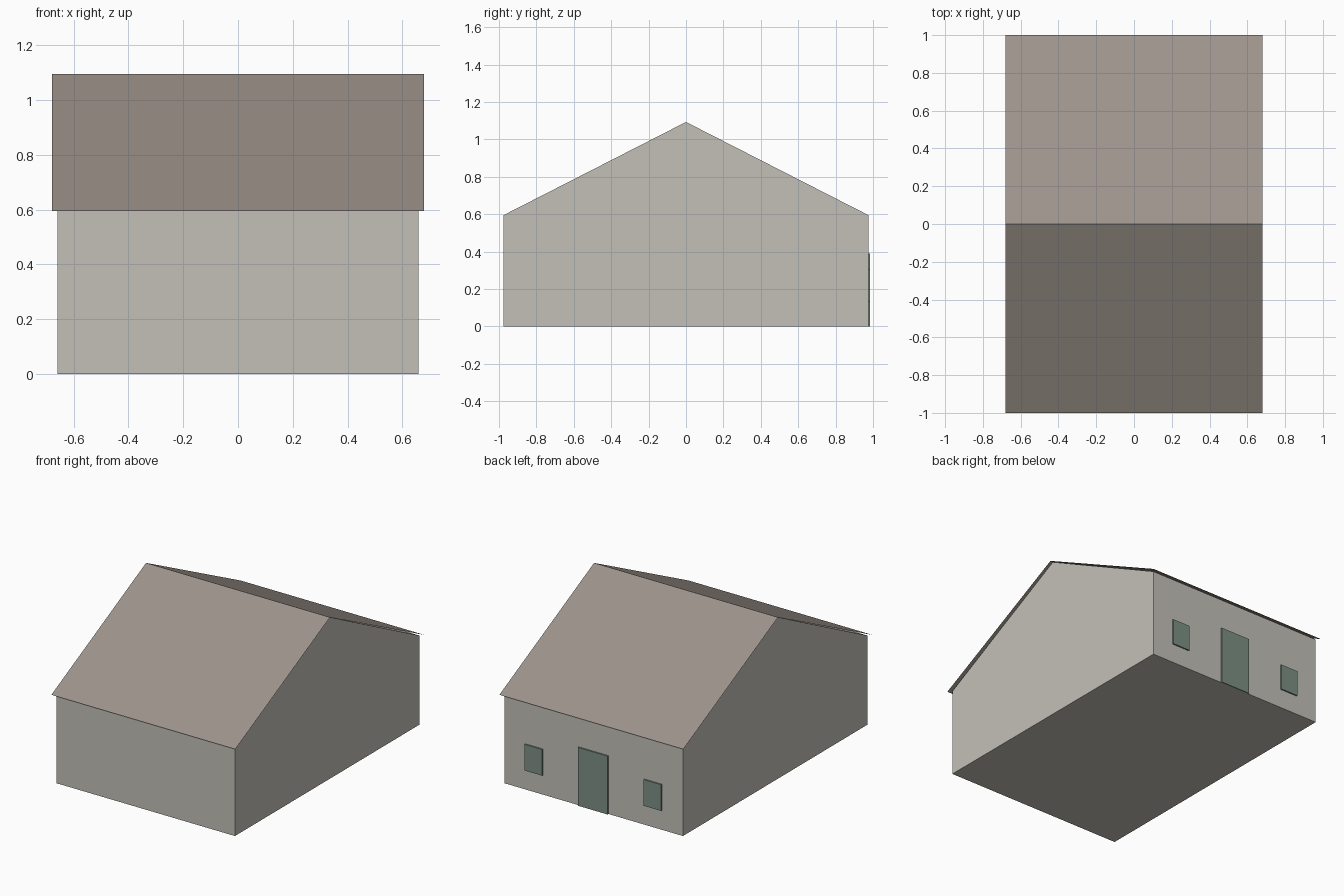
import bpy
import bmesh

cube = bpy.data.objects.get("Cube")
if cube:
    bpy.data.objects.remove(cube, do_unlink=True)

HALF_X, HALF_Y = 0.66, 0.975      # wall footprint
EAVE, RIDGE = 0.595, 1.095        # heights
ROOF_X, ROOF_Y = 0.68, 1.0        # roof overhang


def material(name, rgb):
    """Flat material from 0-255 sRGB values."""
    lin = [((c / 255 + 0.055) / 1.055) ** 2.4 for c in rgb]
    mat = bpy.data.materials.new(name)
    mat.use_nodes = True
    mat.diffuse_color = (*lin, 1)
    mat.node_tree.nodes["Principled BSDF"].inputs["Base Color"].default_value = (*lin, 1)
    return mat


def extruded(name, profile, half, mat, closed):
    """Sweep a (y, z) profile along x from -half to half."""
    bm = bmesh.new()
    verts = [bm.verts.new((-half, y, z)) for y, z in profile]
    if closed:
        geom = [bm.faces.new(verts)]
        moved = bmesh.ops.extrude_face_region(bm, geom=geom, use_keep_orig=True)
    else:
        edges = [bm.edges.new(pair) for pair in zip(verts, verts[1:])]
        moved = bmesh.ops.extrude_edge_only(bm, edges=edges)
    new = [g for g in moved["geom"] if isinstance(g, bmesh.types.BMVert)]
    bmesh.ops.translate(bm, verts=new, vec=(2 * half, 0, 0))
    bmesh.ops.recalc_face_normals(bm, faces=bm.faces)
    if not closed and bm.faces[:][0].normal.z < 0:
        bmesh.ops.reverse_faces(bm, faces=bm.faces)
    return finish(name, bm, mat)


def finish(name, bm, mat):
    mesh = bpy.data.meshes.new(name)
    bm.normal_update()
    bm.to_mesh(mesh)
    bm.free()
    mesh.materials.append(mat)
    obj = bpy.data.objects.new(name, mesh)
    bpy.context.collection.objects.link(obj)
    return obj


def plate(name, x, width, bottom, top, mat, depth=0.009):
    """Thin panel lying on the back wall."""
    bm = bmesh.new()
    bmesh.ops.create_cube(bm, size=1)
    bmesh.ops.scale(bm, verts=bm.verts, vec=(width, depth, top - bottom))
    bmesh.ops.translate(bm, verts=bm.verts,
                        vec=(x, HALF_Y + depth / 2, (top + bottom) / 2))
    return finish(name, bm, mat)


wall_mat = material("warm grey wall", (196, 192, 184))
roof_mat = material("brown grey roof", (157, 147, 139))
green_mat = material("grey green joinery", (124, 144, 133))

# Walls with gable ends and floor
extruded("walls", [(-HALF_Y, 0), (HALF_Y, 0), (HALF_Y, EAVE), (0, RIDGE - 0.002),
                   (-HALF_Y, EAVE)], HALF_X, wall_mat, True)

# Thin sheet roof
extruded("roof", [(-ROOF_Y, EAVE), (0, RIDGE), (ROOF_Y, EAVE)], ROOF_X, roof_mat, False)

# Door and windows on the back wall
plate("back_door", 0, 0.22, 0, 0.39, green_mat)
for side, x in (("left", 0.44), ("right", -0.44)):
    plate(f"back_window_{side}", x, 0.13, 0.13, 0.305, green_mat)
